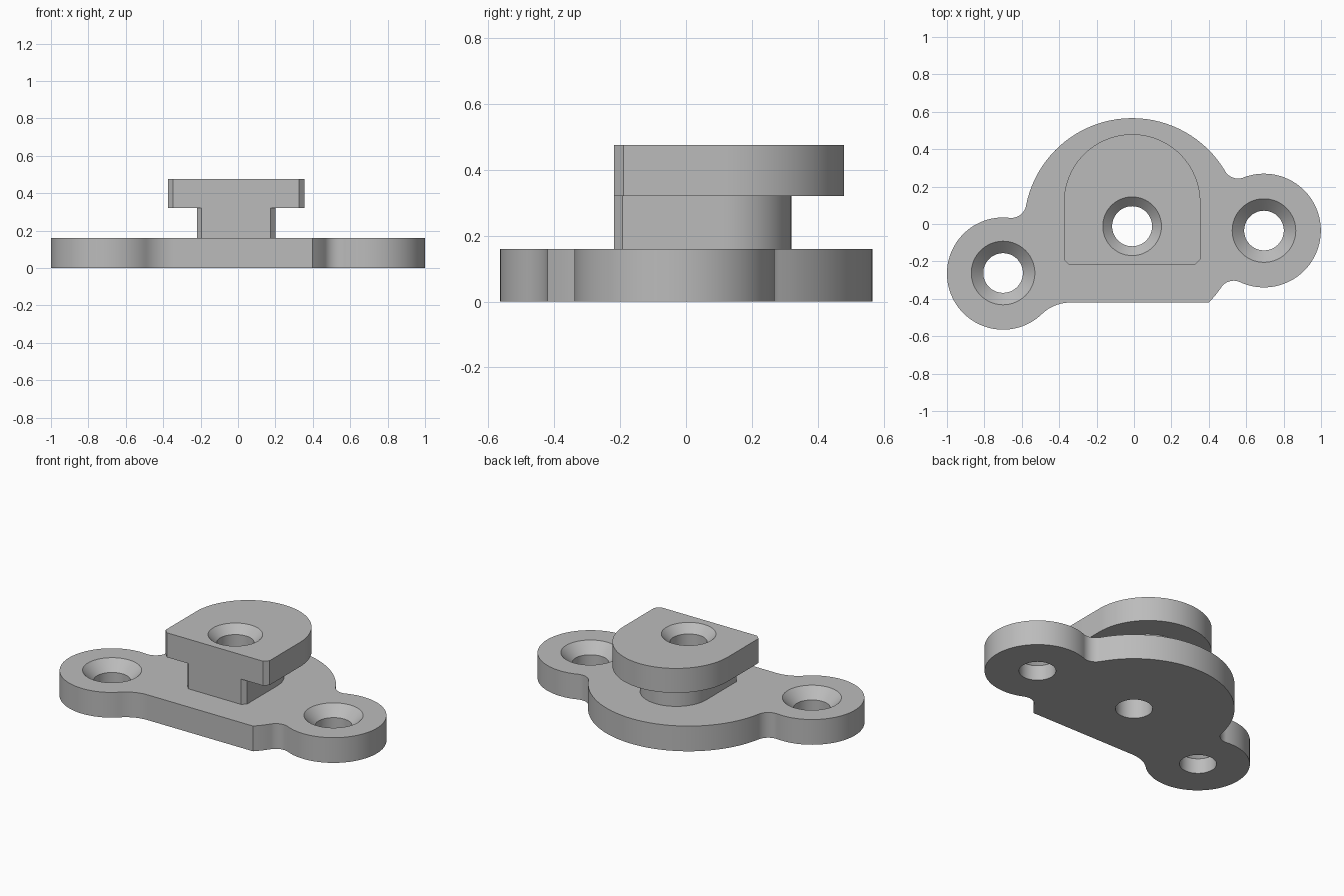
import bpy
import bmesh
import math
from mathutils import Vector

cube = bpy.data.objects.get("Cube")
if cube:
    bpy.data.objects.remove(cube)

grey = bpy.data.materials.new("plain grey")
grey.use_nodes = True
colour = (0.5, 0.5, 0.5, 1)
grey.diffuse_color = colour
grey.node_tree.nodes["Principled BSDF"].inputs["Base Color"].default_value = colour

PLATE_TOP, POST_TOP, CAP_TOP = 0.16, 0.32, 0.475
MAIN, MAIN_R = Vector((-0.01, -0.012)), 0.578
RIGHT, RIGHT_R = Vector((0.695, -0.035)), 0.304
LEFT, LEFT_R = Vector((-0.70, -0.265)), 0.30
FLAT_Y = -0.42


def arc(centre, radius, start, end, ccw=True):
    """Points on a circle from start to end, without the last one."""
    a = math.atan2(*(start - centre).yx)
    b = math.atan2(*(end - centre).yx)
    sweep = (b - a) % math.tau if ccw else -((a - b) % math.tau)
    steps = max(6, round(abs(sweep) / math.tau * 96))
    return [centre + radius * Vector((math.cos(a + sweep * i / steps),
                                      math.sin(a + sweep * i / steps)))
            for i in range(steps)]


def fillet(c1, r1, c2, r2, f=0.08):
    """Circle touching two others from outside, on the right of c1 -> c2."""
    u = c2 - c1
    d = u.length
    u.normalize()
    along = ((r1 + f) ** 2 - (r2 + f) ** 2 + d * d) / (2 * d)
    across = math.sqrt((r1 + f) ** 2 - along ** 2)
    return c1 + u * along + Vector((u.y, -u.x)) * across, f, False


def finish(name, bm):
    bmesh.ops.recalc_face_normals(bm, faces=bm.faces)
    mesh = bpy.data.meshes.new(name)
    bm.to_mesh(mesh)
    bm.free()
    mesh.materials.append(grey)
    obj = bpy.data.objects.new(name, mesh)
    bpy.context.collection.objects.link(obj)
    return obj


def extrude(name, outline, bottom, top):
    bm = bmesh.new()
    face = bm.faces.new([bm.verts.new((p.x, p.y, bottom)) for p in outline])
    new = bmesh.ops.extrude_face_region(bm, geom=[face])["geom"]
    bmesh.ops.translate(bm, vec=(0, 0, top - bottom),
                        verts=[v for v in new if isinstance(v, bmesh.types.BMVert)])
    return finish(name, bm)


def screw_cutter(name, centre, bore, rim, top, sides=64):
    """Through bore that flares into a countersink at the top."""
    bm = bmesh.new()
    rings = []
    for r, z in ((bore, -0.1), (bore, top - (rim - bore)), (rim, top), (rim, top + 0.1)):
        rings.append([bm.verts.new((centre.x + r * math.cos(math.tau * i / sides),
                                    centre.y + r * math.sin(math.tau * i / sides), z))
                      for i in range(sides)])
    for low, high in zip(rings, rings[1:]):
        for i in range(sides):
            j = (i + 1) % sides
            bm.faces.new((low[i], low[j], high[j], high[i]))
    bm.faces.new(rings[0])
    bm.faces.new(rings[-1])
    obj = finish(name, bm)
    obj.hide_render = True
    return obj


def arched(cx, half_width, front, back, chamfer):
    """Straight chamfered front with a half-round back."""
    mid = Vector((cx, back - half_width))
    side = Vector((half_width, 0))
    points = [Vector((cx - half_width, front + chamfer)),
              Vector((cx - half_width + chamfer, front)),
              Vector((cx + half_width - chamfer, front)),
              Vector((cx + half_width, front + chamfer))]
    return points + arc(mid, half_width, mid + side, mid - side) + [mid - side]


# Plate outline: three lobes joined by fillets, cut flat at the front
main = (MAIN, MAIN_R, True)
right = (RIGHT, RIGHT_R, True)
left = (LEFT, LEFT_R, True)
flat_end = Vector((-0.34, FLAT_Y))
blend_r = 0.22
blend = (flat_end - Vector((0, blend_r)), blend_r, False)
chain = [main, fillet(*main[:2], *right[:2]), right, fillet(*right[:2], *main[:2]),
         main, fillet(*main[:2], *left[:2]), left, blend]
corner = Vector((MAIN.x + math.sqrt(MAIN_R ** 2 - (FLAT_Y - MAIN.y) ** 2), FLAT_Y))
joints = [corner]
for (c1, r1, _), (c2, r2, _) in zip(chain, chain[1:]):
    joints.append(c1 + (c2 - c1) * r1 / (r1 + r2))
joints.append(flat_end)
outline = []
for (c, r, ccw), start, end in zip(chain, joints, joints[1:]):
    outline += arc(c, r, start, end, ccw)
outline.append(flat_end)

# Solid parts
plate = extrude("base_plate", outline, 0, PLATE_TOP)
post = extrude("post", arched(-0.01, 0.21, -0.218, 0.32, 0.025), PLATE_TOP, POST_TOP)
cap = extrude("cap", arched(-0.01, 0.365, -0.218, 0.48, 0.028), POST_TOP, CAP_TOP)

# Countersunk holes
centre_hole = screw_cutter("centre_hole", MAIN, 0.107, 0.157, CAP_TOP)
right_hole = screw_cutter("right_hole", RIGHT, 0.106, 0.17, PLATE_TOP)
left_hole = screw_cutter("left_hole", LEFT + Vector((0, 0.003)), 0.106, 0.17, PLATE_TOP)

for part, cutters in ((plate, (centre_hole, right_hole, left_hole)),
                      (post, (centre_hole,)), (cap, (centre_hole,))):
    bpy.ops.object.select_all(action="DESELECT")
    part.select_set(True)
    bpy.context.view_layer.objects.active = part
    for cutter in cutters:
        mod = part.modifiers.new(cutter.name, "BOOLEAN")
        mod.operation = "DIFFERENCE"
        mod.solver = "EXACT"
        mod.object = cutter
        bpy.ops.object.modifier_apply(modifier=mod.name)
    bpy.ops.object.shade_smooth_by_angle(angle=math.radians(25))

for cutter in (centre_hole, right_hole, left_hole):
    bpy.data.objects.remove(cutter)
